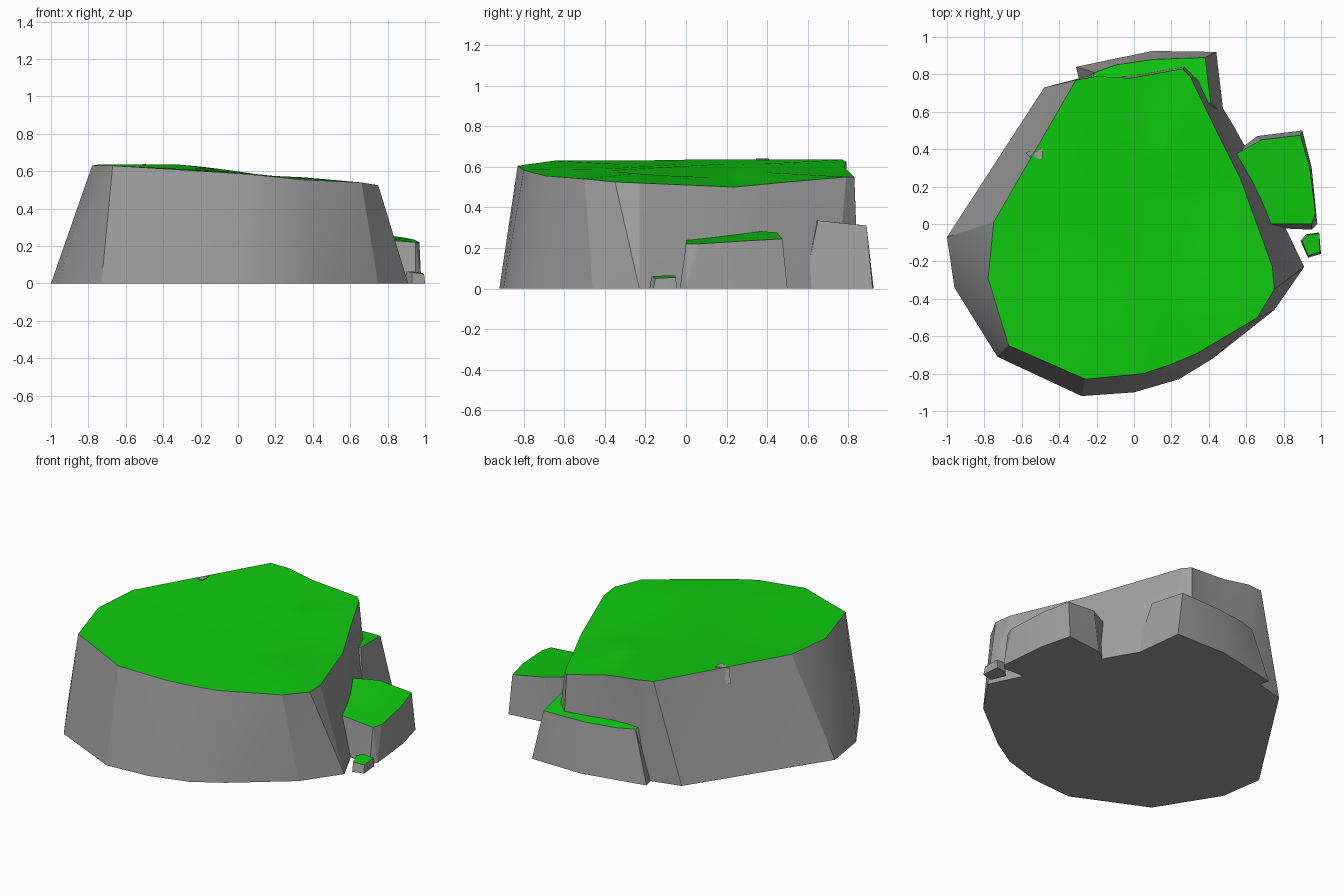
import bpy
import bmesh
from mathutils import Vector

cube = bpy.data.objects.get("Cube")
if cube:
    bpy.data.objects.remove(cube, do_unlink=True)


def make_material(name, rgb):
    mat = bpy.data.materials.new(name)
    mat.use_nodes = True
    colour = (*rgb, 1.0)
    mat.diffuse_color = colour
    bsdf = mat.node_tree.nodes["Principled BSDF"]
    bsdf.inputs["Base Color"].default_value = colour
    bsdf.inputs["Roughness"].default_value = 1.0
    return mat


stone = make_material("grey stone", (.35, .35, .35))
grass = make_material("green grass", (.005, .6, .005))


def make_rock(name, rim, foot, floor=0.0, crown=0.0, grassy=True):
    """Loft a foot outline up to a rim, then cap it with a gently domed top."""
    bm = bmesh.new()
    top = [bm.verts.new(p) for p in rim]
    base = [bm.verts.new((x, y, floor)) for x, y in foot]
    centre = sum((Vector(p) for p in rim), Vector()) / len(rim)
    lift = Vector((0, 0, crown))
    # Inner ring gives the cap its soft, broad facets
    inner = [bm.verts.new(v.co.lerp(centre, .5) + lift) for v in top]
    bm.faces.new(base)
    caps = [bm.faces.new(inner)]
    for i in range(len(top)):
        j = (i + 1) % len(top)
        bm.faces.new((base[i], base[j], top[j], top[i]))
        caps.append(bm.faces.new((top[i], top[j], inner[j], inner[i])))
    if grassy:
        for face in caps:
            face.material_index = 1
    bmesh.ops.recalc_face_normals(bm, faces=bm.faces[:])
    bmesh.ops.triangulate(bm, faces=bm.faces[:])
    mesh = bpy.data.meshes.new(name)
    bm.to_mesh(mesh)
    bm.free()
    mesh.materials.append(stone)
    mesh.materials.append(grass)
    obj = bpy.data.objects.new(name, mesh)
    bpy.context.collection.objects.link(obj)
    # Blend shallow facets, keep the real corners crisp
    bpy.ops.object.select_all(action='DESELECT')
    obj.select_set(True)
    bpy.context.view_layer.objects.active = obj
    bpy.ops.object.shade_smooth_by_angle(angle=.3)
    return obj


# Large plateau, sloping down towards its left side
make_rock(
    "plateau",
    rim=[(-.26, -.83, .605), (.05, -.8, .585), (.2, -.75, .57), (.34, -.69, .555),
         (.66, -.5, .54), (.75, -.35, .525), (.74, -.23, .52), (.57, .24, .5),
         (.44, .5, .525), (.3, .79, .55), (.26, .83, .55), (-.02, .78, .6),
         (-.2, .79, .625), (-.31, .77, .635), (-.53, .39, .635),
         (-.75, .01, .635), (-.78, -.29, .63), (-.67, -.65, .63)],
    foot=[(-.28, -.92), (0, -.9), (.24, -.83), (.42, -.72), (.75, -.46),
          (.91, -.23), (.8, 0), (.7, .22), (.53, .53), (.4, .74), (.28, .85),
          (-.02, .8), (-.25, .79), (-.48, .73), (-.74, .33), (-1, -.07),
          (-.96, -.34), (-.73, -.71)],
    crown=.008)

# Low step on the left side
make_rock(
    "side_ledge",
    rim=[(.5, .35, .285), (.68, .45, .275), (.89, .475, .245), (.94, .3, .235),
         (.97, .06, .22), (.95, 0, .22), (.7, 0, .24)],
    foot=[(.5, .35), (.66, .47), (.9, .5), (.95, .3), (.98, 0), (.95, -.03),
          (.7, -.02)])

# Step behind the plateau
make_rock(
    "back_ledge",
    rim=[(-.23, .76, .33), (-.21, .81, .32), (-.1, .85, .315), (.1, .88, .31),
         (.38, .89, .31), (.41, .65, .335), (.3, .6, .34)],
    foot=[(-.29, .76), (-.31, .84), (-.12, .88), (.1, .925), (.44, .92),
          (.48, .58), (.3, .55)])

# Loose stone on the ground
make_rock(
    "small_stone",
    rim=[(.9, -.09, .065), (.93, -.06, .065), (.99, -.05, .055),
         (.995, -.15, .05), (.93, -.17, .06)],
    foot=[(.89, -.09), (.92, -.055), (.99, -.045), (1, -.16), (.93, -.18)])

# Little chip of bare stone on the rim
make_rock(
    "rim_chip",
    rim=[(-.56, .36, .63), (-.49, .41, .641), (-.49, .345, .641)],
    foot=[(-.58, .38), (-.56, .39), (-.56, .36)],
    floor=.54, grassy=False)
